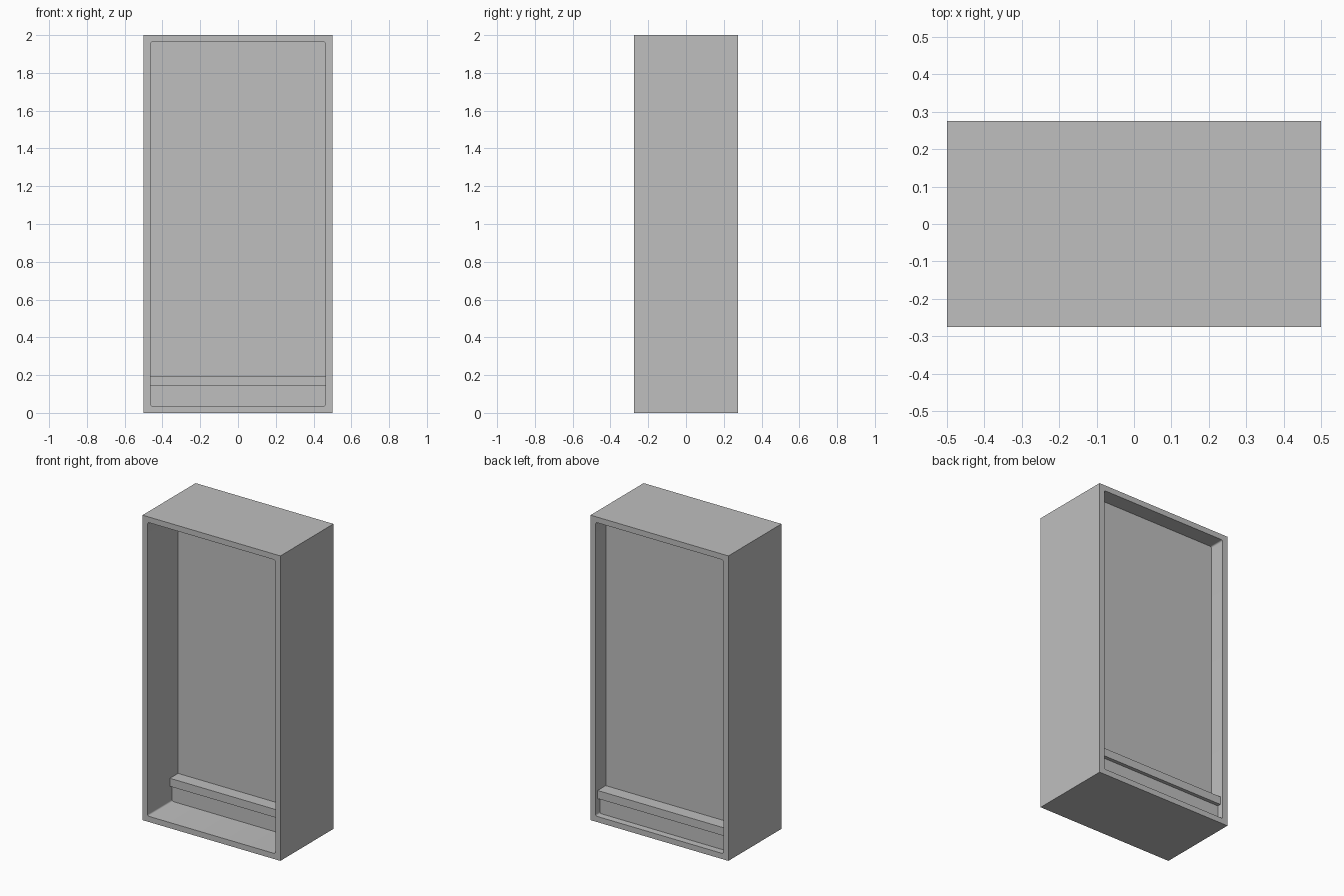
import bpy
import bmesh
from mathutils import Vector

old = bpy.data.objects.get("Cube")
if old:
    bpy.data.objects.remove(old, do_unlink=True)

# Single grey finish
grey = bpy.data.materials.new("light_grey")
grey.use_nodes = True
colour = (0.52, 0.52, 0.52, 1)
grey.diffuse_color = colour
grey.node_tree.nodes["Principled BSDF"].inputs["Base Color"].default_value = colour

WIDTH, DEPTH, HEIGHT = 1.0, 0.55, 2.0
WALL = 0.037        # cabinet wall thickness
SINK = 0.01         # how far inner parts are let into the walls
INNER = WIDTH / 2 - WALL


def box(name, x, y, z):
    """Box spanning the (min, max) pair given on each axis."""
    bm = bmesh.new()
    bmesh.ops.create_cube(bm, size=1)
    for v in bm.verts:
        v.co = Vector([(a + b) / 2 + c * (b - a) for c, (a, b) in zip(v.co, (x, y, z))])
    mesh = bpy.data.meshes.new(name)
    bm.to_mesh(mesh)
    bm.free()
    mesh.materials.append(grey)
    obj = bpy.data.objects.new(name, mesh)
    bpy.context.collection.objects.link(obj)
    return obj


# Opening through the cabinet, with slightly rounded corners
opening = box("opening_cutter", (-INNER, INNER), (-DEPTH, DEPTH), (WALL, HEIGHT - WALL))
bm = bmesh.new()
bm.from_mesh(opening.data)
long_edges = [e for e in bm.edges if abs(e.verts[0].co.y - e.verts[1].co.y) > DEPTH]
bmesh.ops.bevel(bm, geom=long_edges, offset=0.01, segments=4, profile=0.5, affect='EDGES')
bm.to_mesh(opening.data)
bm.free()
opening.hide_render = True

# Outer case, open at front and back
case = box("cabinet_case", (-WIDTH / 2, WIDTH / 2), (-DEPTH / 2, DEPTH / 2), (0, HEIGHT))
cut = case.modifiers.new("opening", 'BOOLEAN')
cut.operation = 'DIFFERENCE'
cut.solver = 'EXACT'
cut.object = opening
bpy.context.view_layer.objects.active = case
case.select_set(True)
bpy.ops.object.modifier_apply(modifier=cut.name)
bpy.data.objects.remove(opening, do_unlink=True)
bpy.ops.object.shade_smooth_by_angle()

# Inner parts run from wall to wall
span = (-INNER - SINK, INNER + SINK)
box("dividing_panel", span, (0.04, 0.17), (0.17, HEIGHT - WALL + SINK))
box("base_plinth", span, (-0.022, 0.23), (WALL - SINK, 0.15))
box("base_ledge", span, (-0.044, 0.254), (0.143, 0.196))
